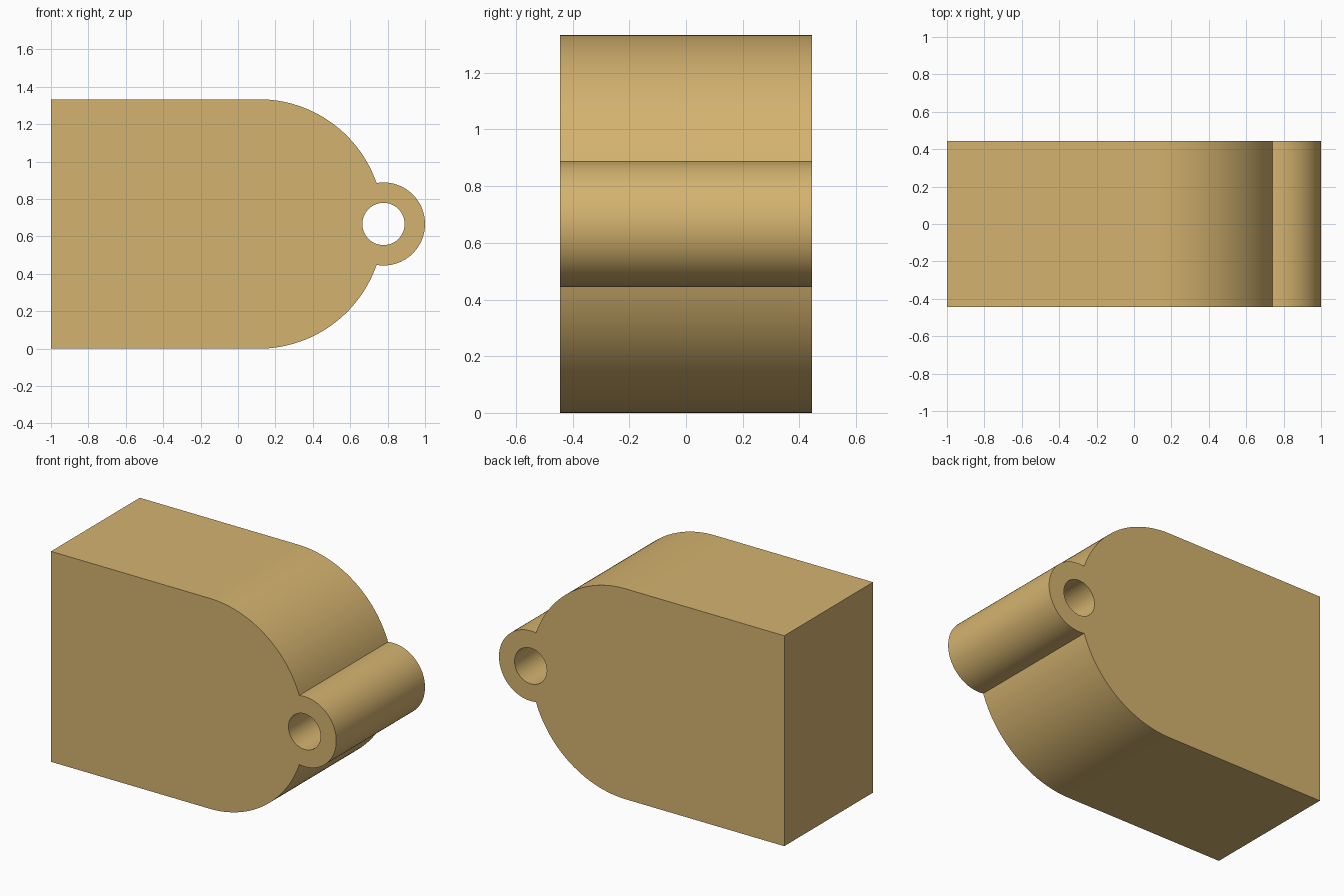
import bpy, bmesh
from math import sin, cos, pi, atan2, sqrt, radians

if "Cube" in bpy.data.objects:
    bpy.data.objects.remove(bpy.data.objects["Cube"])

R, RING, HOLE = 2 / 3, 2 / 9, 0.113    # rounded end, lug and hole radii
HALF_DEPTH = 4 / 9
CZ = R                                 # height of the shared centre line
CX = 1 / 9                             # centre of the rounded end
LX = CX + R                            # centre of the lug


def arc(cx, r, a0, a1, n):
    return [(cx + r * cos(a0 + (a1 - a0) * i / n),
             CZ + r * sin(a0 + (a1 - a0) * i / n)) for i in range(n + 1)]


# Where the lug circle meets the rounded end
ix = R - RING ** 2 / (2 * R)
iz = sqrt(R ** 2 - ix ** 2)
big = atan2(iz, ix)
small = atan2(iz, ix - R)

# Outer outline: block, rounded end, lug, rounded end
outline = [(-1, 2 * R), (-1, 0)]
outline += arc(CX, R, -pi / 2, -big, 32)
outline += arc(LX, RING, -small, small, 40)[1:-1]
outline += arc(CX, R, big, pi / 2, 32)
hole = arc(LX, HOLE, 0, 2 * pi, 48)[:-1]

# Fill the outline around the hole and extrude along y
bm = bmesh.new()
edges = []
for loop in (outline, hole):
    vs = [bm.verts.new((x, -HALF_DEPTH, z)) for x, z in loop]
    edges += [bm.edges.new((vs[i - 1], vs[i])) for i in range(len(vs))]
bmesh.ops.triangle_fill(bm, edges=edges, use_beauty=True, use_dissolve=False)
ext = bmesh.ops.extrude_face_region(bm, geom=bm.faces[:], use_keep_orig=True)
moved = [g for g in ext["geom"] if isinstance(g, bmesh.types.BMVert)]
bmesh.ops.translate(bm, verts=moved, vec=(0, 2 * HALF_DEPTH, 0))
bmesh.ops.recalc_face_normals(bm, faces=bm.faces[:])

mesh = bpy.data.meshes.new("hinge_block")
bm.to_mesh(mesh)
bm.free()
block = bpy.data.objects.new("hinge_block", mesh)
bpy.context.collection.objects.link(block)

# Tan colour
tan = bpy.data.materials.new("tan")
tan.diffuse_color = (0.66, 0.45, 0.16, 1)
tan.use_nodes = True
tan.node_tree.nodes["Principled BSDF"].inputs["Base Color"].default_value = tan.diffuse_color
mesh.materials.append(tan)

# Smooth curves, sharp edges
bpy.context.view_layer.objects.active = block
block.select_set(True)
bpy.ops.object.shade_smooth_by_angle(angle=radians(30))
